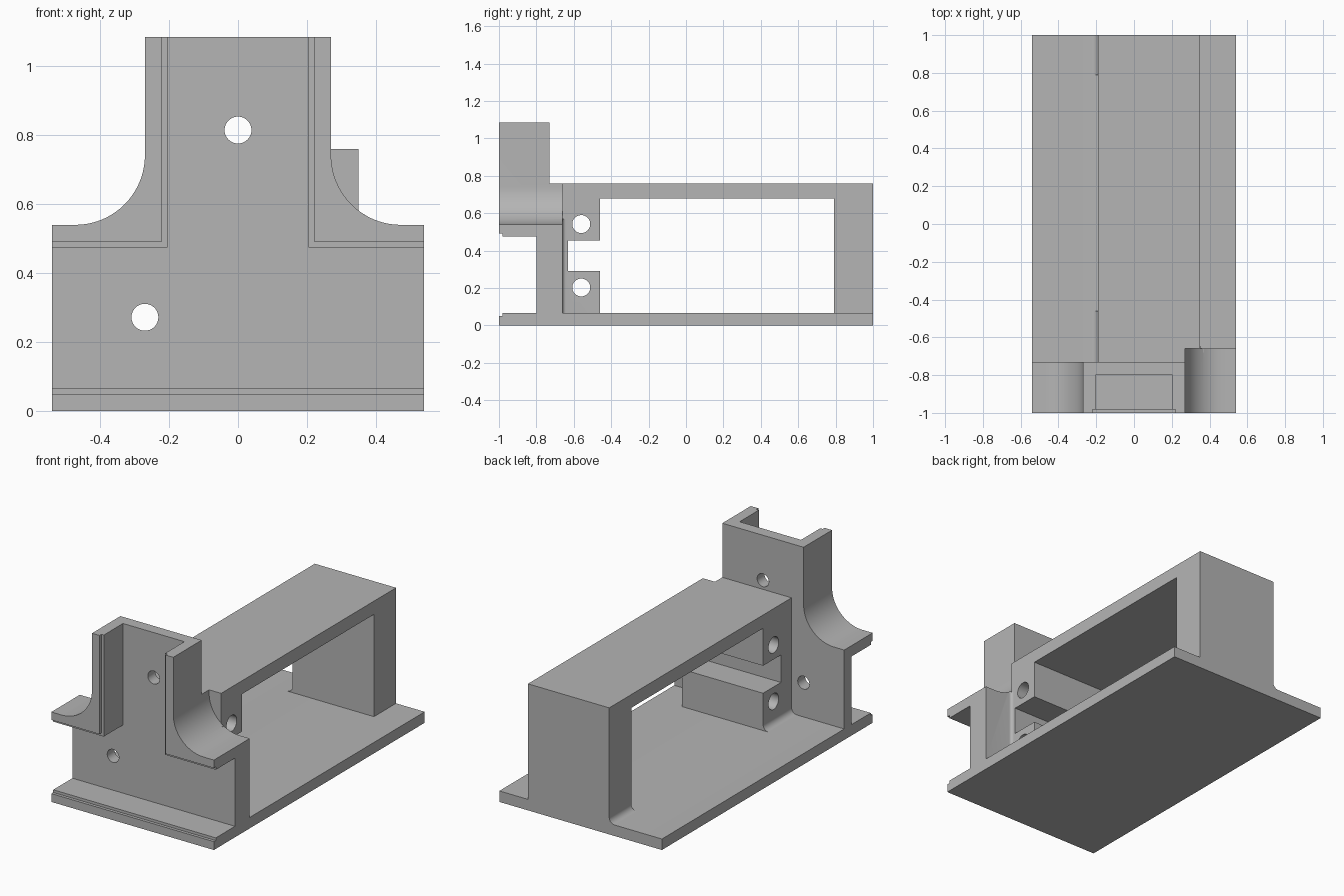
import bpy
import bmesh
from math import cos, sin, pi, radians

cube = bpy.data.objects.get("Cube")
if cube:
    bpy.data.objects.remove(cube, do_unlink=True)

grey = bpy.data.materials.new("matte grey")
grey.use_nodes = True
grey.diffuse_color = (0.46, 0.46, 0.46, 1)
grey.node_tree.nodes["Principled BSDF"].inputs["Base Color"].default_value = (0.46, 0.46, 0.46, 1)


def prism(name, points, axis, lo, hi):
    """Extrude a 2D profile along one axis."""
    place = {"x": lambda a, b, d: (d, a, b),
             "y": lambda a, b, d: (a, d, b),
             "z": lambda a, b, d: (a, b, d)}[axis]
    bm = bmesh.new()
    ends = [[bm.verts.new(place(a, b, d)) for a, b in points] for d in (lo, hi)]
    bm.faces.new(ends[0])
    bm.faces.new(ends[1])
    n = len(points)
    for i in range(n):
        j = (i + 1) % n
        bm.faces.new((ends[0][i], ends[0][j], ends[1][j], ends[1][i]))
    bmesh.ops.recalc_face_normals(bm, faces=bm.faces)
    mesh = bpy.data.meshes.new(name)
    bm.to_mesh(mesh)
    bm.free()
    mesh.materials.append(grey)
    obj = bpy.data.objects.new(name, mesh)
    bpy.context.collection.objects.link(obj)
    return obj


def rect(a0, a1, b0, b1):
    return [(a0, b0), (a1, b0), (a1, b1), (a0, b1)]


def arc(cx, cy, r, start, end, steps=20):
    angles = [radians(start + (end - start) * i / steps) for i in range(steps + 1)]
    return [(cx + r * cos(t), cy + r * sin(t)) for t in angles]


def circle(cx, cy, r, steps=40):
    return arc(cx, cy, r, 0, 360, steps)[:-1]


def tee(half_width, bottom, shoulder):
    """Inverted T outline, open past the sides and top."""
    right = [(0.7, bottom), (0.7, shoulder), (half_width, shoulder), (half_width, 1.3)]
    return right + [(-x, z) for x, z in reversed(right)]


def combine(target, tool, operation):
    mod = target.modifiers.new("join", "BOOLEAN")
    mod.operation = operation
    mod.solver = "EXACT"
    mod.object = tool
    bpy.context.view_layer.objects.active = target
    bpy.ops.object.modifier_apply(modifier=mod.name)
    bpy.data.objects.remove(tool, do_unlink=True)


HALF, FLOOR = 0.54, 0.066
LEFT, RIGHT = -0.19, 0.35

# Base plate
body = prism("mounting_bracket", rect(-HALF, HALF, 0, FLOOR), "y", -1, 1)

# Front bracket with swept shoulders
sweep = arc(0.472, 0.742, 0.202, 270, 180)
shoulder = [(HALF, 0.03), (HALF, 0.54)] + sweep
outline = shoulder + [(0.27, 1.085)]
outline += [(-x, z) for x, z in reversed(outline)]
parts = [prism("front_bracket", outline, "y", -1, -0.73)]

# Thicker wall on one side
parts.append(prism("thick_wall", [(0.1, 0.03)] + shoulder + [(0.1, 0.742)], "y", -0.77, -0.66))

# Bridge: front block with slot, roof and rear post
bridge = [(-0.66, 0.03), (-0.46, 0.03), (-0.46, 0.29), (-0.63, 0.29), (-0.63, 0.455),
          (-0.46, 0.455), (-0.46, 0.68), (0.79, 0.68), (0.79, 0.03),
          (1, 0.03), (1, 0.76), (-0.66, 0.76)]
parts.append(prism("bridge", bridge, "x", LEFT, RIGHT))
parts.append(prism("bridge_root", rect(LEFT, 0.27, 0.03, 0.76), "y", -0.76, -0.645))

# Fillets at the foot of the bridge and in the wall corner
r = 0.036
foot = [(LEFT + 0.02, FLOOR + r)] + arc(LEFT - r, FLOOR + r, r, 0, -90, 10)
foot += [(LEFT - r, 0.03), (LEFT + 0.02, 0.03)]
for y0, y1 in ((-0.75, -0.46), (0.79, 1)):
    parts.append(prism("foot_fillet", foot, "y", y0, y1))
r = 0.018
corner = [(RIGHT - 0.02, -0.66 + r)] + arc(RIGHT + r, -0.66 + r, r, 180, 270, 8)
corner += [(RIGHT + r, -0.68), (RIGHT - 0.02, -0.68)]
parts.append(prism("corner_fillet", corner, "z", 0.04, 0.57))

for part in parts:
    combine(body, part, "UNION")

# Front channel with a shallow wider lip
cutters = [prism("channel", tee(0.204, FLOOR, 0.475), "y", -1.2, -0.8),
           prism("lip", tee(0.22, 0.05, 0.492), "y", -1.2, -0.982)]

# Screw holes
for x, z in ((0, 0.815), (-0.27, 0.272)):
    cutters.append(prism("wall_hole", circle(x, z, 0.039), "y", -0.9, -0.7))
for z in (0.203, 0.542):
    cutters.append(prism("block_hole", circle(-0.56, z, 0.048), "x", -0.4, 0.5))

for cutter in cutters:
    combine(body, cutter, "DIFFERENCE")

# Merge flat seams and shade
bm = bmesh.new()
bm.from_mesh(body.data)
bmesh.ops.remove_doubles(bm, verts=bm.verts, dist=0.0001)
bmesh.ops.dissolve_limit(bm, angle_limit=radians(0.5), verts=bm.verts, edges=bm.edges)
bm.to_mesh(body.data)
bm.free()
for obj in bpy.context.selected_objects:
    obj.select_set(False)
body.select_set(True)
bpy.context.view_layer.objects.active = body
bpy.ops.object.shade_smooth_by_angle(angle=radians(30))
